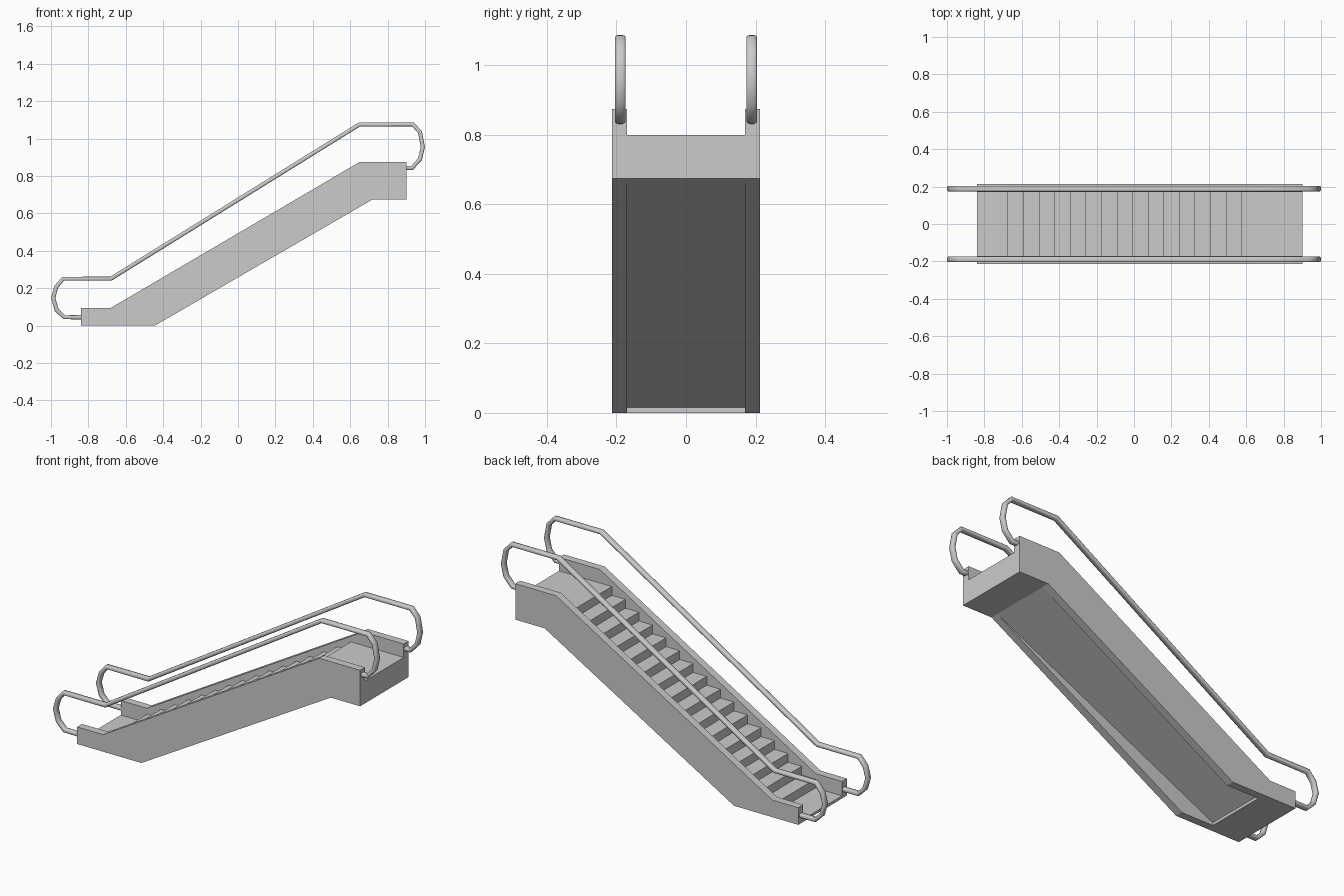
import bpy, bmesh, math
from mathutils import Vector

if "Cube" in bpy.data.objects:
    bpy.data.objects.remove(bpy.data.objects["Cube"])


def finish(name, bm):
    bmesh.ops.recalc_face_normals(bm, faces=bm.faces)
    mesh = bpy.data.meshes.new(name)
    bm.to_mesh(mesh)
    bm.free()
    ob = bpy.data.objects.new(name, mesh)
    bpy.context.collection.objects.link(ob)
    return ob


def extrude_profile(name, pts, y0, y1):
    """Extrude an x-z outline along y."""
    bm = bmesh.new()
    face = bm.faces.new([bm.verts.new((x, y0, z)) for x, z in pts])
    res = bmesh.ops.extrude_face_region(bm, geom=[face])
    verts = [v for v in res["geom"] if isinstance(v, bmesh.types.BMVert)]
    bmesh.ops.translate(bm, verts=verts, vec=(0, y1 - y0, 0))
    return finish(name, bm)


def rounded(c):
    """Push a circle coordinate outwards to give a rounded-square section."""
    return math.copysign(abs(c) ** 0.6, c)


def sweep_rail(name, path, y, half_w, half_t, sides=12):
    """Sweep a rounded-square section along an x-z path."""
    bm = bmesh.new()
    pts = [Vector(p) for p in path]
    rings = []
    for i, p in enumerate(pts):
        a = (p - pts[max(i - 1, 0)]).normalized()
        b = (pts[min(i + 1, len(pts) - 1)] - p).normalized()
        t = (a + b).normalized()
        n = Vector((-t.y, t.x))
        ring = []
        for k in range(sides):
            ang = 2 * math.pi * (k + 0.5) / sides
            q = p + n * half_t * rounded(math.sin(ang))
            ring.append(bm.verts.new((q.x, y + half_w * rounded(math.cos(ang)), q.y)))
        rings.append(ring)
    for r, s in zip(rings, rings[1:]):
        for k in range(sides):
            j = (k + 1) % sides
            bm.faces.new((r[k], r[j], s[j], s[k]))
    bm.faces.new(rings[0])
    bm.faces.new(rings[-1])
    ob = finish(name, bm)
    bpy.ops.object.select_all(action='DESELECT')
    ob.select_set(True)
    bpy.context.view_layer.objects.active = ob
    bpy.ops.object.shade_smooth_by_angle(angle=math.radians(50))
    return ob


panel = [(-0.84, 0), (-0.445, 0), (0.72, 0.675), (0.90, 0.675),
         (0.90, 0.875), (0.65, 0.875), (-0.68, 0.095), (-0.84, 0.095)]

# handrail centre line, lower loop to upper loop
rail = [(-0.83, 0.045), (-0.93, 0.045), (-0.97, 0.085), (-0.988, 0.148),
        (-0.972, 0.207), (-0.935, 0.251), (-0.68, 0.251), (0.65, 1.076),
        (0.935, 1.076), (0.973, 1.035), (0.988, 0.955), (0.973, 0.89),
        (0.93, 0.843), (0.89, 0.843)]

# side panels and handrails
for side, s in (("front", -1), ("back", 1)):
    extrude_profile(side + "_side_panel", panel, s * 0.17, s * 0.213)
    sweep_rail(side + "_handrail", rail, s * 0.189, 0.0155, 0.0115)

# landings and staircase as one stepped profile with a sloping underside
COUNT, X0, RUN, Z0, TOP = 16, -0.676, 0.0834, 0.015, 0.80
RISE = (TOP - Z0) / COUNT
steps = [(-0.84, 0), (-0.84, Z0)]
for k in range(COUNT):
    x = X0 + k * RUN
    steps += [(x, Z0 + k * RISE), (x, Z0 + (k + 1) * RISE)]
steps += [(0.90, TOP), (0.90, 0.675), (0.72, 0.675), (-0.64, Z0), (-0.64, 0)]
extrude_profile("steps_and_landings", steps, -0.17, 0.17)
